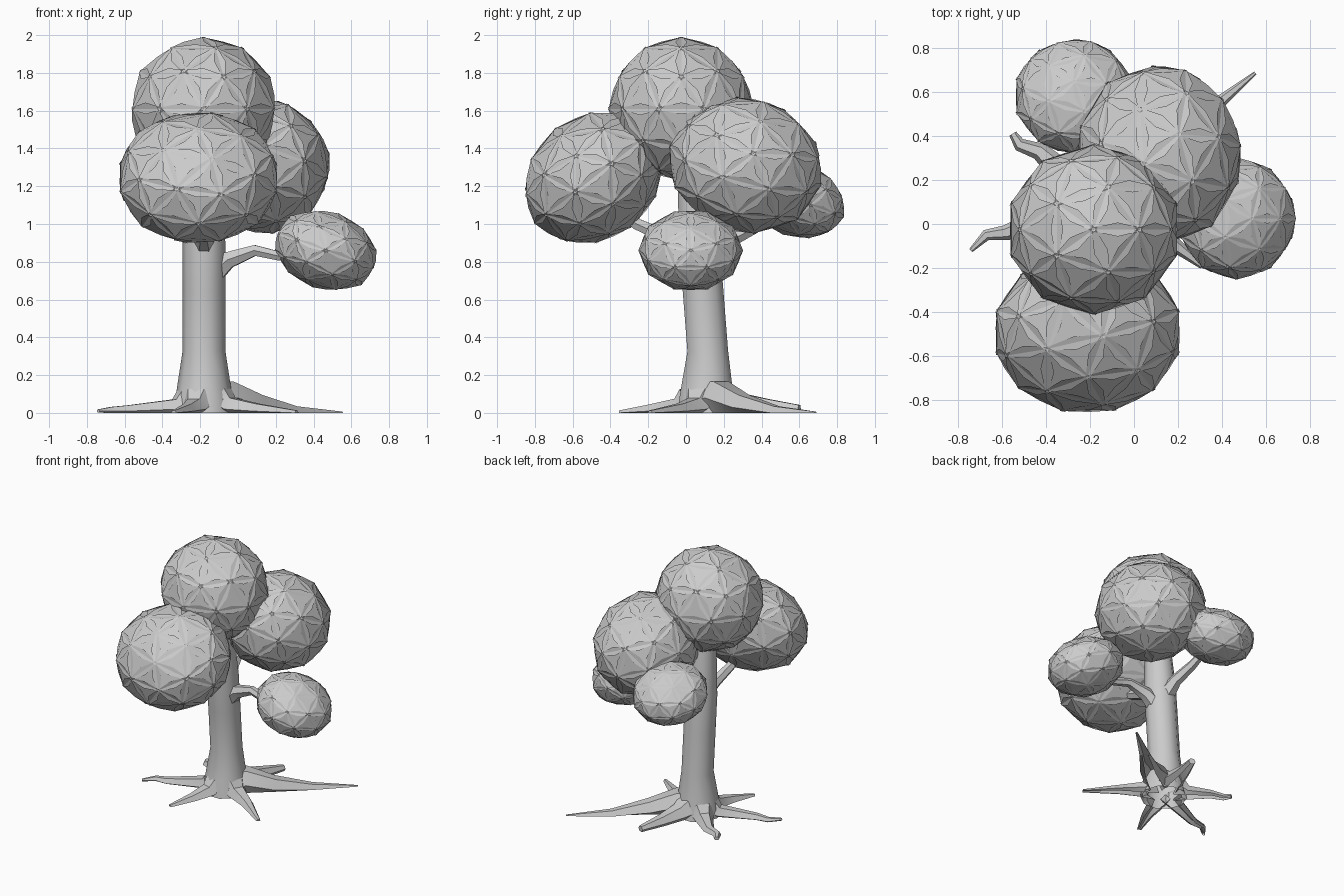
import bpy, bmesh, math
from mathutils import Vector, Matrix, Euler

if "Cube" in bpy.data.objects:
    bpy.data.objects.remove(bpy.data.objects["Cube"])


def finish(name, bm, smooth=False):
    me = bpy.data.meshes.new(name)
    bm.to_mesh(me)
    bm.free()
    ob = bpy.data.objects.new(name, me)
    bpy.context.collection.objects.link(ob)
    if smooth:
        bpy.ops.object.select_all(action='DESELECT')
        bpy.context.view_layer.objects.active = ob
        ob.select_set(True)
        bpy.ops.object.shade_smooth_by_angle(angle=math.radians(40))
    return ob


def tube(name, pts, sides, ground=False):
    """Tapered tube through (x, y, z, radius) points; ground=True flattens it on z = 0."""
    bm = bmesh.new()
    rings = []
    for i, p in enumerate(pts):
        a, b = pts[max(i - 1, 0)], pts[min(i + 1, len(pts) - 1)]
        t = (Vector(b[:3]) - Vector(a[:3])).normalized()
        ref = Vector((0, 1, 0)) if abs(t.z) > 0.9 else Vector((0, 0, 1))
        side = t.cross(ref).normalized()
        up = side.cross(t)
        ring = []
        for k in range(sides):
            ang = 2 * math.pi * k / sides
            co = Vector(p[:3]) + p[3] * (math.cos(ang) * side + math.sin(ang) * up)
            if ground:
                co.z = max(co.z, 0)
            ring.append(bm.verts.new(co))
        rings.append(ring)
    for r, s in zip(rings, rings[1:]):
        for k in range(sides):
            bm.faces.new((r[k], r[(k + 1) % sides], s[(k + 1) % sides], s[k]))
    if ground:
        bm.faces.new(rings[-1])
    bmesh.ops.recalc_face_normals(bm, faces=bm.faces)
    # the underside is open
    under = [f for f in bm.faces if all(v.co.z < 0.002 for v in f.verts)]
    bmesh.ops.delete(bm, geom=under, context='FACES')
    return finish(name, bm, True)


def foliage(name, centre, radii, rot):
    """Icosphere whose faces become pointed six-sided leaves that cross along their edges."""
    src, bm = bmesh.new(), bmesh.new()
    bmesh.ops.create_icosphere(src, subdivisions=2, radius=0.98)
    for f in src.faces:
        c = f.calc_center_median()
        corners = [v.co - c for v in f.verts]
        outline = []
        for i, p in enumerate(corners):
            mid = (p + corners[(i + 1) % 3]) / 2
            outline += [bm.verts.new(c + p * 1.1), bm.verts.new(c + mid * 1.5)]
        bm.faces.new(outline)
    src.free()
    m = (Matrix.Translation(centre)
         @ Euler([math.radians(a) for a in rot]).to_matrix().to_4x4()
         @ Matrix.Diagonal((*radii, 1)))
    bm.transform(m)
    return finish(name, bm)


# Trunk, leaning slightly to the front
tube("trunk", [(-0.18, 0.11, 0, 0.165), (-0.18, 0.11, 0.12, 0.145), (-0.18, 0.115, 0.33, 0.113),
               (-0.18, 0.09, 0.65, 0.113), (-0.18, 0.07, 0.9, 0.113), (-0.18, 0.04, 1.3, 0.09)], 10)

# Roots spreading over the ground: path from the trunk outward
roots = {
    "root_left": [(-0.33, 0.06, 0.02, 0.06), (-0.58, -0.04, 0.01, 0.035), (-0.67, -0.05, 0.01, 0.025), (-0.74, -0.12, 0.01, 0.01)],
    "root_right": [(-0.06, 0.18, 0.08, 0.10), (0.1, 0.3, 0.03, 0.075), (0.3, 0.48, 0.0, 0.04), (0.55, 0.685, 0.0, 0.008)],
    "root_back": [(-0.13, 0.28, 0.04, 0.075), (-0.09, 0.43, 0.03, 0.05), (-0.03, 0.6, 0.02, 0.025)],
    "root_back_left": [(-0.31, 0.22, 0.02, 0.065), (-0.43, 0.33, 0.01, 0.04), (-0.52, 0.36, 0.01, 0.03), (-0.55, 0.41, 0.01, 0.018)],
    "root_front_left": [(-0.23, -0.04, 0.02, 0.065), (-0.27, -0.18, 0.01, 0.042), (-0.34, -0.35, 0.0, 0.015)],
    "root_front_right": [(-0.04, 0.05, 0.02, 0.07), (0.1, -0.03, 0.01, 0.045), (0.31, -0.19, 0.0, 0.015)],
}
for name, path in roots.items():
    x, y = path[0][:2]
    inner = (0.6 * x - 0.072, 0.6 * y + 0.044, 0.06, path[0][3] + 0.025)
    tube(name, [inner] + path, 6, True)

# Branches reaching into the foliage
tube("branch_right", [(-0.13, 0.08, 0.74, 0.065), (-0.05, 0.07, 0.81, 0.05), (0.09, 0.05, 0.86, 0.033),
                      (0.22, 0.03, 0.83, 0.028), (0.42, 0.03, 0.84, 0.02)], 6)
tube("branch_front", [(-0.18, 0.03, 0.88, 0.06), (-0.18, -0.1, 0.93, 0.04),
                      (-0.2, -0.26, 1.0, 0.035), (-0.2, -0.5, 1.2, 0.02)], 6)
tube("branch_back", [(-0.18, 0.13, 0.82, 0.065), (-0.2, 0.22, 0.91, 0.045),
                     (-0.23, 0.36, 0.98, 0.035), (-0.27, 0.57, 1.12, 0.02)], 6)

# Foliage clumps
foliage("foliage_top", (-0.183, -0.025, 1.61), (0.4, 0.39, 0.385), (0, 0, 0))
foliage("foliage_front", (-0.21, -0.49, 1.245), (0.44, 0.40, 0.335), (38, 0, 0))
foliage("foliage_back_right", (0.115, 0.315, 1.31), (0.385, 0.42, 0.365), (-15, 15, 0))
foliage("foliage_right", (0.465, 0.025, 0.86), (0.285, 0.28, 0.21), (0, 20, 0))
foliage("foliage_back_left", (-0.27, 0.58, 1.13), (0.28, 0.275, 0.2), (-20, 0, 0))
